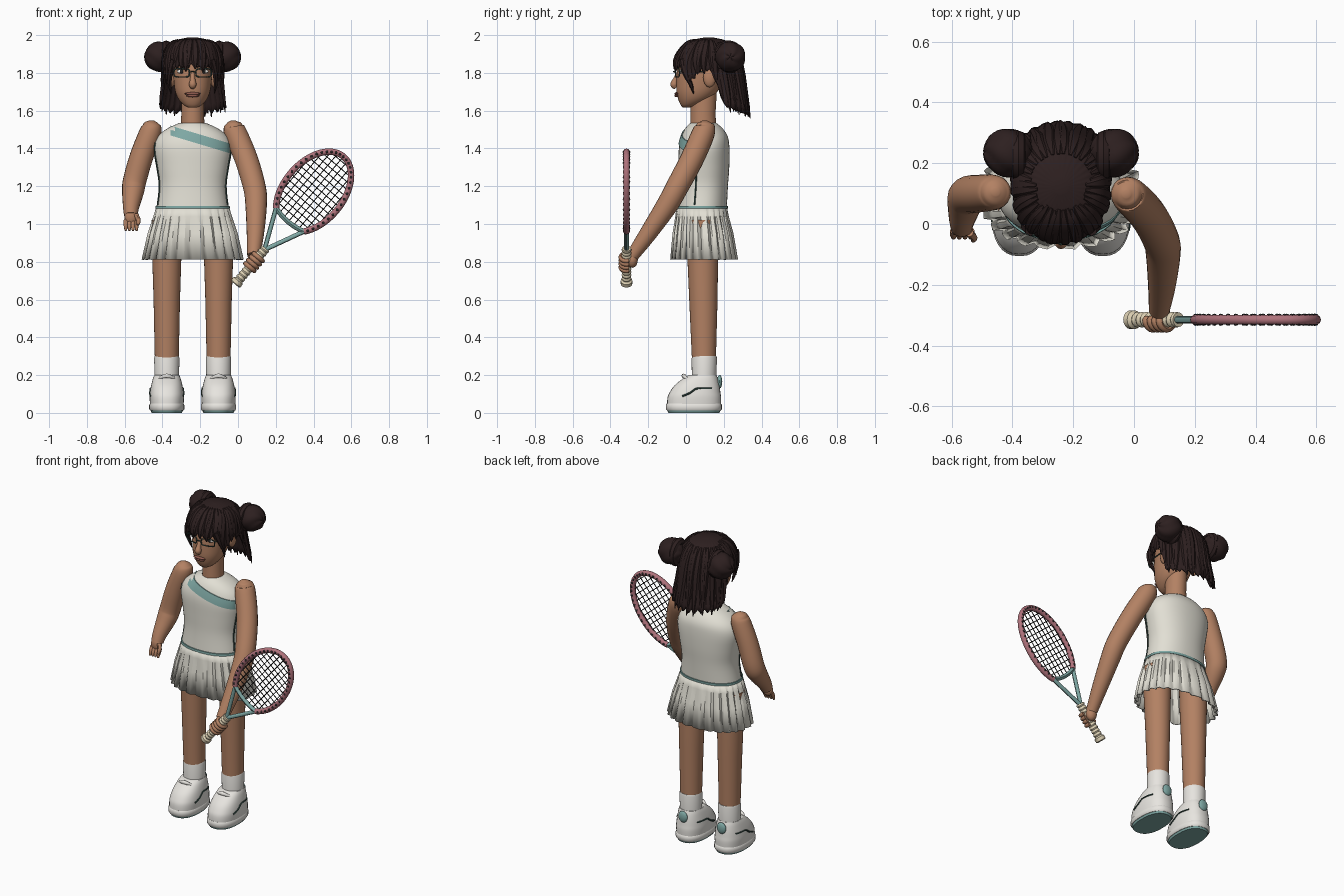
import bpy, bmesh
from math import sin, cos, pi, radians, sqrt
from mathutils import Vector

old = bpy.data.objects.get("Cube")
if old:
    bpy.data.objects.remove(old)

CX = -0.24           # body centre line
SIDES = ((-1, "right"), (1, "left"))


def material(name, *rgb):
    m = bpy.data.materials.new(name)
    m.use_nodes = True
    m.diffuse_color = (*rgb, 1)
    bsdf = next(n for n in m.node_tree.nodes if n.type == "BSDF_PRINCIPLED")
    bsdf.inputs["Base Color"].default_value = (*rgb, 1)
    bsdf.inputs["Roughness"].default_value = 0.8
    return m


skin = material("skin", .45, .22, .125)
hair = material("dark brown hair", .026, .014, .014)
cloth = material("ivory cloth", .76, .74, .66)
shoe_white = material("shoe white", .8, .78, .74)
teal = material("teal trim", .21, .39, .37)
green = material("dark green", .035, .07, .06)
pink = material("pink frame", .43, .17, .2)
cream = material("cream grip", .72, .63, .45)
black = material("black string", .018, .018, .018)
lip = material("lip", .27, .1, .075)


def build(name, parts, mat, angle=45, caps=(True, True), thick=0):
    """Skin each list of rings in parts into one object."""
    bm = bmesh.new()
    for rings in parts:
        rows = [[bm.verts.new(p) for p in ring] for ring in rings]
        n = len(rows[0])
        for a, b in zip(rows, rows[1:]):
            for i in range(n):
                bm.faces.new((a[i], a[(i + 1) % n], b[(i + 1) % n], b[i]))
        for row, wanted in zip((rows[0], rows[-1]), caps):
            if wanted:
                bm.faces.new(row)
    bmesh.ops.recalc_face_normals(bm, faces=bm.faces)
    mesh = bpy.data.meshes.new(name)
    bm.to_mesh(mesh)
    bm.free()
    mesh.materials.append(mat)
    mesh.shade_smooth()
    mesh.set_sharp_from_angle(angle=radians(angle))
    ob = bpy.data.objects.new(name, mesh)
    bpy.context.collection.objects.link(ob)
    if thick:
        mod = ob.modifiers.new("thickness", "SOLIDIFY")
        mod.thickness = thick
    return ob


def smooth(keys, k=4):
    """Catmull-Rom resampling of equal-length tuples."""
    out, last = [], len(keys) - 1
    for i in range(last):
        quad = zip(keys[max(i - 1, 0)], keys[i], keys[i + 1], keys[min(i + 2, last)])
        quad = list(quad)
        for j in range(k):
            t = j / k
            out.append(tuple(.5 * (2*q + (r-p)*t + (2*p-5*q+4*r-s)*t*t + (3*q-p-3*r+s)*t**3)
                             for p, q, r, s in quad))
    return out + [tuple(keys[-1])]


def at(keys, z):
    """Linear lookup by first value."""
    for a, b in zip(keys, keys[1:]):
        if z <= b[0]:
            f = max(0, (z - a[0]) / (b[0] - a[0]))
            return [p + (q - p) * f for p, q in zip(a, b)]
    return list(keys[-1])


def around(sec, a, power=2, grow=1, cx=CX):
    """Point on a superellipse section (z, cy, rx, ry); angle 0 is the front."""
    z, cy, rx, ry = sec
    f = lambda v: (1 if v > 0 else -1) * abs(v) ** (2 / power)
    return Vector((cx + grow * rx * f(sin(a)), cy - grow * ry * f(cos(a)), z))


def front_y(keys, x, z, power=2):
    """Front surface y at offset x from the centre."""
    _, cy, rx, ry = at(keys, z)
    return cy - ry * max(0, 1 - abs(x / rx) ** power) ** (1 / power)


def loft(keys, power=2, n=32, grow=1, cx=CX):
    return [[around(s, 2 * pi * i / n, power, grow, cx) for i in range(n)] for s in keys]


def tube(pts, radii, n=8, ref=(0, 1, 0), flat=1):
    """Rings along a path; radii is a number or one per point."""
    pts, ref = [Vector(p) for p in pts], Vector(ref)
    rings = []
    for i, p in enumerate(pts):
        t = (pts[min(i + 1, len(pts) - 1)] - pts[max(i - 1, 0)]).normalized()
        u = t.cross(ref).normalized()
        v = u.cross(t)
        r = radii[i] if isinstance(radii, (list, tuple)) else radii
        rings.append([p + u * r * cos(2*pi*k/n) + v * r * flat * sin(2*pi*k/n) for k in range(n)])
    return rings


def limb(keys, n=20, ref=(1, 0, 0)):
    d = smooth(keys, 5)
    return tube([k[:3] for k in d], [k[3] for k in d], n, ref)


def ball(c, sx, sy, sz, n=16):
    c, rows = Vector(c), n // 2
    return [[c + Vector((sx * sin(a) * cos(2*pi*i/n), sy * sin(a) * sin(2*pi*i/n), sz * cos(a)))
             for i in range(n)] for a in (pi * (j + .15) / (rows + .3) for j in range(rows + 1))]


# Legs, socks and shoes
shoe = smooth([(.03, .042, .088, .143), (.08, .044, .091, .142), (.11, .048, .089, .134),
               (.145, .058, .083, .119), (.18, .075, .074, .094), (.2, .088, .066, .074)])
for s, side in SIDES:
    cx = CX + s * .137
    build(side + "_leg", [loft([(.27, .095, .063, .063), (.6, .092, .07, .075),
                                (.85, .088, .078, .082), (1.02, .085, .08, .085)], cx=cx)], skin)
    build(side + "_sock", [loft([(.15, .095, .064, .064), (.29, .097, .067, .067),
                                 (.302, .097, .064, .064)], cx=cx)], shoe_white)
    build(side + "_shoe", [loft(shoe, 2.4, cx=cx)], shoe_white)
    build(side + "_midsole", [loft([(.012, .042, .088, .142), (.02, .042, .093, .148),
                                    (.042, .042, .093, .148), (.05, .042, .088, .143)], 2.4, cx=cx)],
          shoe_white)
    build(side + "_outsole", [loft([(0, .042, .08, .135), (.014, .042, .086, .141)], 2.4, cx=cx)], teal)
    build(side + "_heel_tab", [ball((cx, .178, .165), .032, .014, .036)], teal)
    stripes = []
    for e in (-1, 1):
        path = []
        for y, z in smooth([(-.02, .088), (.02, .105), (.055, .128), (.095, .13), (.135, .13)]):
            _, cy, rx, ry = at(shoe, z)
            path.append((cx + e * rx * (1 - abs((y - cy) / ry) ** 2.4) ** (1 / 2.4), y, z))
        stripes.append(tube(path, .005, 6, (1, 0, 0)))
    build(side + "_shoe_stripes", stripes, green)
    build(side + "_shoe_lace", [limb([(cx - .05, .01, .178, .006), (cx, -.012, .196, .012),
                                      (cx + .05, .01, .178, .006)], 8, (0, 0, 1))], shoe_white)

# Pleated skirt and belt
pleats = (1.0, 1.025, 1.04, .95)
skirt = [[around(sec, 2*pi*(i + (.3 if i % 4 == 3 else 0))/96, 2.3,
                 1 + (pleats[i % 4] - 1) * depth) for i in range(96)]
         for *sec, depth in ((1.09, .083, .193, .134, 0), (1.04, .085, .206, .14, .5),
                             (.95, .09, .232, .157, .9), (.812, .096, .262, .174, 1))]
build("pleated_skirt", [skirt], cloth, 20, (False, False), .006)

# Sleeveless top
torso = smooth([(1.08, .083, .193, .133), (1.2, .091, .18, .131), (1.3, .095, .193, .134),
                (1.4, .096, .208, .134), (1.46, .098, .188, .124), (1.505, .095, .135, .1),
                (1.535, .092, .07, .068)])
build("sleeveless_top", [loft(torso, 2.2, 48)], cloth)
build("belt", [loft([(1.082, .083, .197, .138), (1.096, .084, .196, .138)], 2.25, 48)], teal)
sash = []
for i in range(25):
    x = -.118 + .312 * i / 24
    mid = 1.495 - .3 * (x + .118)
    row = [(z, front_y(torso, x, z, 2.2)) for z in (mid + .026, mid, mid - .026)]
    sash.append([(CX + x, y - .005, z) for z, y in row] + [(CX + x, y + .003, z) for z, y in row[::-1]])
build("chest_sash", [sash], teal)
build("side_piping", [tube([around(at(torso, 1.1 + .03 * k), s * 1.3, 2.2) for k in range(12)], .005, 6)
                      for s, _ in SIDES], green)

# Arms and hands
build("right_arm", [limb([(-.455, .105, 1.548, .012), (-.457, .105, 1.53, .042), (-.463, .104, 1.487, .058),
                          (-.51, .1, 1.36, .062), (-.547, .095, 1.23, .062), (-.556, .07, 1.17, .058),
                          (-.566, .015, 1.09, .043), (-.567, -.01, 1.045, .036)])], skin)
hand = [ball((-.566, -.02, 1.035), .036, .022, .042),
        limb([(-.54, -.03, 1.05, .013), (-.527, -.045, 1.02, .012), (-.53, -.055, .995, .007)], 8)]
for k in range(4):
    x = -.594 + .019 * k
    hand.append(limb([(x, -.022, 1.02, .012), (x, -.038, .99, .011), (x, -.046, .965, .006)], 8))
build("right_hand", hand, skin)
build("left_arm", [limb([(-.025, .098, 1.548, .012), (-.024, .098, 1.53, .042), (-.015, .094, 1.487, .06),
                         (.045, .03, 1.34, .062), (.088, -.05, 1.19, .06), (.096, -.1, 1.1, .057),
                         (.092, -.2, .95, .046), (.083, -.285, .83, .034)])], skin)

# Racket: axis u along the handle, v across the head
RY = -.315
u, v = Vector((.646, 0, .763)), Vector((.763, 0, -.646))
butt, centre, A, B = Vector((-.015, RY, .68)), Vector((.4, RY, 1.17)), .245, .157
fwd = Vector((0, 1, 0))


def rim(deg):
    return centre + u * A * cos(radians(deg)) + v * B * sin(radians(deg))


build("racket_frame", [tube([rim(d) for d in range(-142, 143, 4)], .017, 10)], pink)
build("racket_throat", [tube([butt + u * .24, rim(e * 142)], .012, 8) for e in (-1, 1)]
      + [tube([rim(142) * (1 - t) + rim(-142) * t - u * .06 * t * (1 - t) for t in (k / 8 for k in range(9))],
              .013, 8)], teal)
strings = []
for k in range(-4, 5):
    w = k * .033
    reach = A * sqrt(1 - (w / B) ** 2)
    strings.append(tube([centre + v * w - u * min(reach, .2), centre + v * w + u * reach], .0028, 5))
for k in range(13):
    h = -.165 + k * .032
    reach = B * sqrt(1 - (h / A) ** 2)
    strings.append(tube([centre + u * h - v * reach, centre + u * h + v * reach], .0028, 5))
build("racket_strings", strings, black)
build("racket_grommets", [ball(rim(d) + fwd * e * .014, .008, .006, .008, 8)
                          for d in range(-136, 137, 8) for e in (-1, 1)], black)
grip = [(0, .026), (.005, .031), (.025, .031), (.03, .024)]
for k in range(10):
    grip += [(.034 + k * .022, .021), (.042 + k * .022, .026), (.052 + k * .022, .024)]
build("racket_grip", [tube([butt + u * h for h, _ in grip], [r for _, r in grip], 16)], cream, 30)

# Left hand closed around the grip
hold = butt + u * .155
fist = [ball(hold + Vector((0, .03, .012)), .034, .03, .042)]
for k in range(4):
    c = hold + u * (.023 * k - .035)
    fist.append(tube([c + v * .031 * cos(a) - fwd * .031 * sin(a) for a in (pi * j / 8 - .4 for j in range(11))],
                     [.012] * 10 + [.007], 8, u))
build("left_hand", fist, skin)

# Neck and head
build("neck", [loft([(1.5, .092, .064, .07), (1.58, .09, .06, .066), (1.7, .095, .06, .068)])], skin)
head = smooth([(1.616, .0, .022, .015), (1.63, .018, .048, .046), (1.66, .042, .075, .083),
               (1.7, .058, .092, .108), (1.75, .068, .1, .119), (1.8, .075, .103, .124),
               (1.86, .09, .105, .133), (1.92, .1, .09, .11), (1.97, .1, .04, .05)])
build("head", [loft(head, 2.15)], skin)
build("nose", [limb([(CX, -.04, 1.8, .011), (CX, -.055, 1.765, .014), (CX, -.063, 1.738, .02),
                     (CX, -.052, 1.722, .012)], 12)], skin)
build("lips", [ball((CX, -.05, 1.69), .043, .012, .008), ball((CX, -.05, 1.679), .035, .012, .008)], lip)
for s, side in SIDES:
    ex = s * .058
    ey = front_y(head, ex, 1.808)
    build(side + "_eye", [ball((CX + ex, ey, 1.808), .026, .006, .011)], shoe_white)
    build(side + "_iris", [ball((CX + ex, ey - .004, 1.808), .011, .005, .011)], black)
    build(side + "_eyebrow", [limb([(CX + s * x, front_y(head, x, z) - .002, z, .006)
                                    for x, z in ((.022, 1.832), (.055, 1.842), (.088, 1.832))], 6, (0, 0, 1))], hair)
    build(side + "_ear", [ball((CX + s * .112, .125, 1.775), .02, .034, .052)], skin)
    ring = [around((0, 0, .041, .022), 2 * pi * k / 20, 4, cx=0) for k in range(21)]
    lens = [(CX + ex + p.x, -.06 + .25 * abs(ex + p.x), 1.8 + p.y) for p in ring]
    build(side + "_spectacle_rim", [tube(lens, .0035, 6),
          tube([(CX + s * .098, -.034, 1.81), (CX + s * .118, .11, 1.805)], .0035, 6, (0, 0, 1))], green)
build("spectacle_bridge", [tube([(CX - .018, -.058, 1.803), (CX, -.067, 1.808), (CX + .018, -.058, 1.803)],
                                .0035, 6, (0, 0, 1))], green)

# Bobbed hair: ridged shell plus overlapping locks
bob = smooth([(1.55, .165, .19, .175), (1.62, .155, .188, .175), (1.7, .14, .172, .175), (1.8, .12, .158, .18),
              (1.87, .113, .154, .17), (1.93, .118, .135, .138), (1.97, .12, .095, .095), (1.988, .12, .02, .02)])
hems = [(0, 1.84), (38, 1.835), (55, 1.75), (68, 1.8), (80, 1.83), (98, 1.8), (108, 1.63), (140, 1.6), (180, 1.585)]


def hem(a):
    return at(hems, abs((a * 180 / pi + 180) % 360 - 180))[1]


def scalp(a, t, drop=0, grow=1):
    z = 1.988 - (1.988 - hem(a) + drop) * t ** 1.7
    return around(at(bob, z), a, 2, grow)


cols = [2 * pi * i / 120 for i in range(120)]
build("hair_shell", [[[scalp(a, j / 18, .012 * sin(a * 30), 1 + .03 * abs(sin(a * 15))) for a in cols]
                      for j in range(19)]], hair, 35, (True, False), .012)
locks = []
for i in range(36):
    a = 2 * pi * (i + .5) / 36
    path = [scalp(a + .1 * sin(i * 2.3) * t, t, .02 + .012 * sin(i * 4.1), 1.01)
            for t in (.2 + .8 * j / 9 for j in range(10))]
    locks.append(tube(path, [.006, .014, .02, .022, .023, .023, .022, .019, .013, .003], 6,
                      (sin(a), -cos(a), 0), .55))
build("hair_locks", locks, hair, 35)
build("cheek_locks", [limb([(CX + s * .1, -.02, 1.87, .02), (CX + s * .118, -.005, 1.8, .015),
                            (CX + s * .122, .025, 1.74, .011), (CX + s * .115, .04, 1.69, .002)], 6)
                      for s, _ in SIDES], hair, 35)

# Twisted buns
for s, side in SIDES:
    bun = []
    for j in range(15):
        b = pi * (j + .3) / 14.6
        row = []
        for i in range(40):
            a = 2 * pi * i / 40
            r = .076 * (1 + .08 * abs(sin(2.5 * a + 2 * b)))
            row.append((CX + s * (.175 - r * cos(b)), .235 + r * sin(b) * cos(a), 1.885 + r * sin(b) * sin(a)))
        bun.append(row)
    wrap = [(CX + s * .14, .225 + .058 * cos(a), 1.885 + .062 * sin(a)) for a in (pi * k / 12 for k in range(25))]
    build(side + "_bun", [bun, tube(wrap, .025, 8, (1, 0, 0))], hair, 30)
